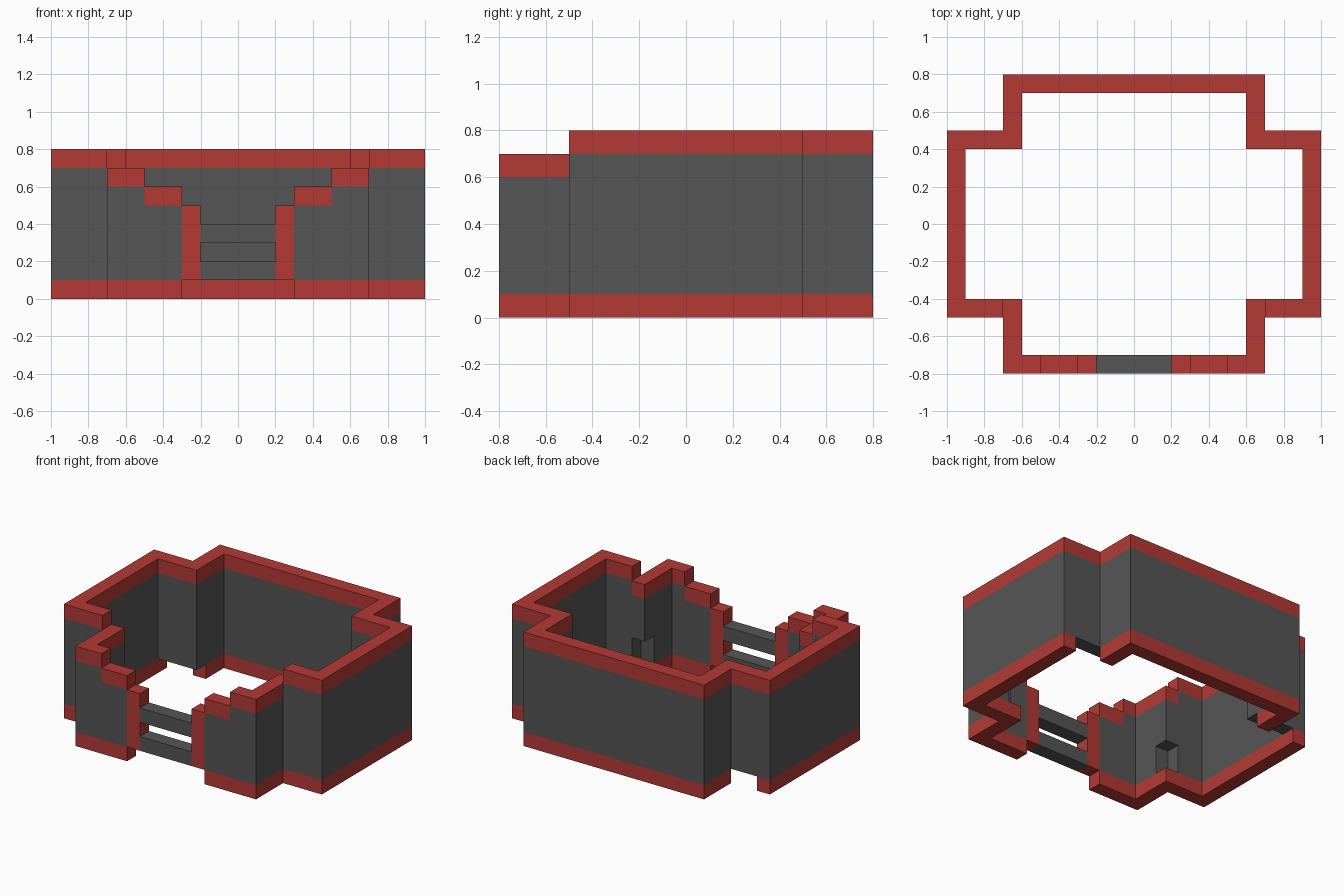
import bpy
import bmesh
from mathutils import Vector

cube = bpy.data.objects.get("Cube")
if cube:
    bpy.data.objects.remove(cube, do_unlink=True)


def material(name, color):
    mat = bpy.data.materials.new(name)
    mat.use_nodes = True
    mat.diffuse_color = color
    bsdf = mat.node_tree.nodes["Principled BSDF"]
    bsdf.inputs["Base Color"].default_value = color
    bsdf.inputs["Roughness"].default_value = 0.9
    return mat


RED = material("brick red", (0.456, 0.042, 0.036, 1))
GREY = material("dark grey", (0.092, 0.092, 0.092, 1))
HALF = 0.05  # half the wall thickness


def wall(name, path, z0, z1, mat):
    """Upright band of constant thickness following a right-angled centre line."""
    pts = [Vector(p) for p in path]
    dirs = [(b - a).normalized() for a, b in zip(pts, pts[1:])]
    normals = [Vector((-d.y, d.x)) for d in dirs]
    left, right = [], []
    for i, p in enumerate(pts):
        # Corners are mitred, ends are cut square
        if 0 < i < len(pts) - 1:
            off = normals[i - 1] + normals[i]
        else:
            off = normals[min(i, len(normals) - 1)]
        left.append(p + off * HALF)
        right.append(p - off * HALF)
    bm = bmesh.new()
    face = bm.faces.new([bm.verts.new((p.x, p.y, z0)) for p in left + right[::-1]])
    ext = bmesh.ops.extrude_face_region(bm, geom=[face], use_keep_orig=True)
    top = [v for v in ext["geom"] if isinstance(v, bmesh.types.BMVert)]
    bmesh.ops.translate(bm, verts=top, vec=(0, 0, z1 - z0))
    bmesh.ops.recalc_face_normals(bm, faces=bm.faces)
    mesh = bpy.data.meshes.new(name)
    bm.to_mesh(mesh)
    bm.free()
    mesh.materials.append(mat)
    obj = bpy.data.objects.new(name, mesh)
    bpy.context.collection.objects.link(obj)
    return obj


def mirrored(path):
    return [(-x, y) for x, y in path]


def both_sides(name, path, z0, z1, mat):
    wall("left_" + name, path, z0, z1, mat)
    wall("right_" + name, mirrored(path), z0, z1, mat)


# Tall wall around the sides and back, with its red rim
half = [(0.7, -0.45), (0.95, -0.45), (0.95, 0.45), (0.65, 0.45), (0.65, 0.75)]
loop = half + mirrored(half)[::-1]
wall("main_wall", loop, 0.1, 0.7, GREY)
wall("main_rim", loop, 0.7, 0.8, RED)

# Red footing, open under the rear inner corners and the front gateway
back = [(0.65, 0.5), (0.65, 0.75)]
wall("back_footing", back + mirrored(back)[::-1], 0, 0.1, RED)
both_sides("footing", [(0.3, -0.75), (0.65, -0.75), (0.65, -0.45),
                       (0.95, -0.45), (0.95, 0.5)], 0, 0.1, RED)


# Lower front walls stepping down to the gateway, with a niche at the inner corner
def front(start_y, end_x):
    return [(0.65, start_y), (0.65, -0.75), (end_x, -0.75)]


both_sides("front_wall_lower", front(-0.5, 0.3), 0.1, 0.3, GREY)
both_sides("front_wall_middle", front(-0.4, 0.3), 0.3, 0.5, GREY)
both_sides("front_wall_upper", front(-0.4, 0.5), 0.5, 0.6, GREY)
both_sides("front_rim", front(-0.4, 0.5), 0.6, 0.7, RED)
both_sides("front_step", [(0.5, -0.75), (0.3, -0.75)], 0.5, 0.6, RED)

# Gateway posts and the two rails between them
both_sides("gate_post", [(0.3, -0.75), (0.2, -0.75)], 0.1, 0.5, RED)
for name, z in (("lower_rail", 0.1), ("upper_rail", 0.3)):
    wall(name, [(-0.2, -0.75), (0.2, -0.75)], z, z + 0.1, GREY)
